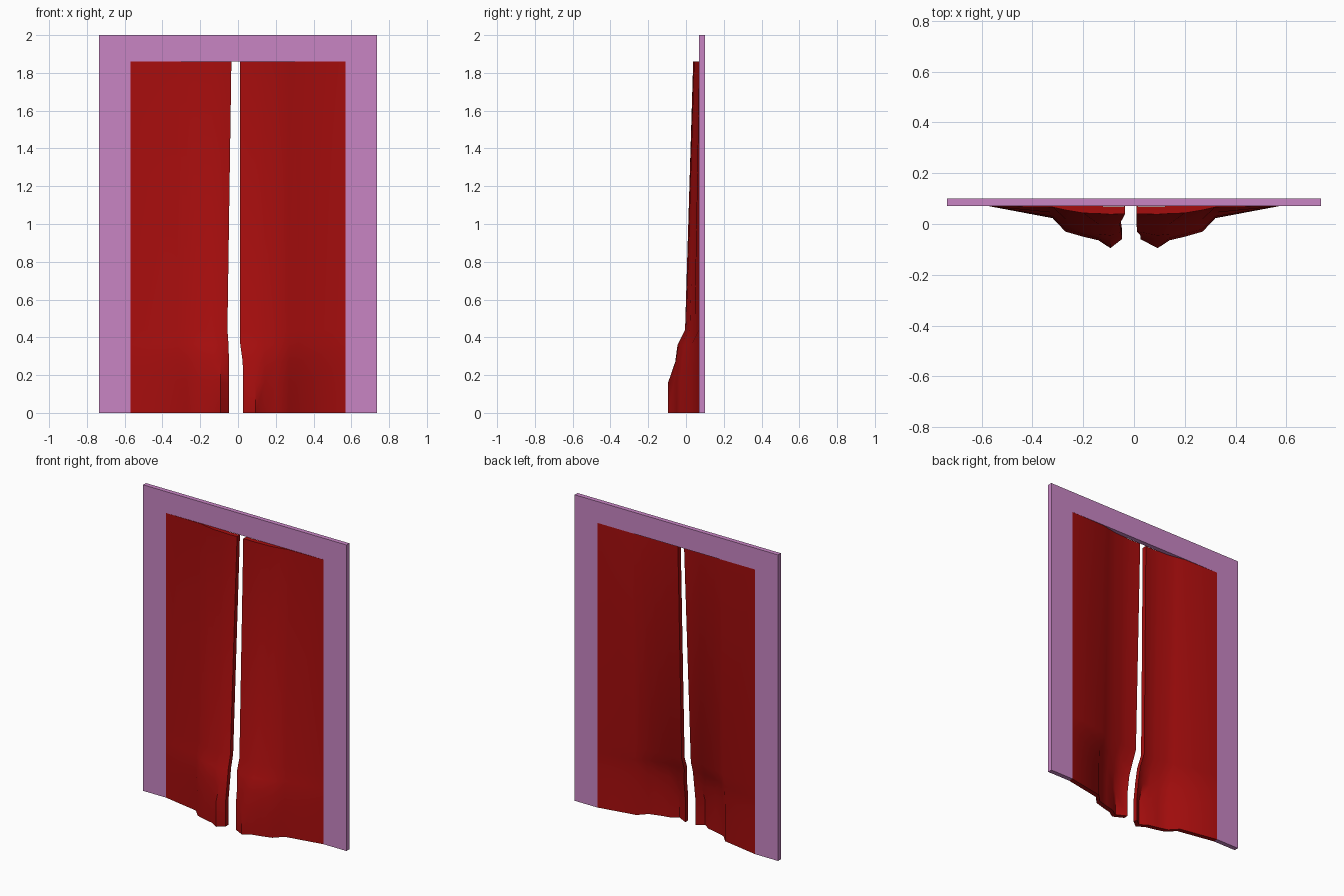
import bpy, bmesh, math

cube = bpy.data.objects.get("Cube")
if cube:
    bpy.data.objects.remove(cube, do_unlink=True)


def make_material(name, rgb):
    mat = bpy.data.materials.new(name)
    mat.use_nodes = True
    colour = (*rgb, 1.0)
    mat.diffuse_color = colour
    bsdf = mat.node_tree.nodes["Principled BSDF"]
    bsdf.inputs["Base Color"].default_value = colour
    bsdf.inputs["Roughness"].default_value = 0.8
    return mat


def thicken(bm, depth):
    """Extrude an open sheet backwards into a closed slab."""
    result = bmesh.ops.extrude_face_region(bm, geom=bm.faces[:])
    verts = [g for g in result["geom"] if isinstance(g, bmesh.types.BMVert)]
    bmesh.ops.translate(bm, verts=verts, vec=(0, depth, 0))
    bmesh.ops.recalc_face_normals(bm, faces=bm.faces[:])


def finish(bm, name, mat, smooth=False):
    mesh = bpy.data.meshes.new(name)
    bm.to_mesh(mesh)
    bm.free()
    mesh.materials.append(mat)
    obj = bpy.data.objects.new(name, mesh)
    bpy.context.collection.objects.link(obj)
    if smooth:
        bpy.ops.object.select_all(action="DESELECT")
        obj.select_set(True)
        bpy.context.view_layer.objects.active = obj
        bpy.ops.object.shade_smooth_by_angle(angle=math.radians(40))
    return obj


red = make_material("curtain red", (0.38, 0.004, 0.004))
mauve = make_material("frame mauve", (0.58, 0.235, 0.55))

THICK = 0.03
FRONT = 0.07
HALF_W, OPEN_W = 0.735, 0.57
TOP, OPEN_TOP = 2.0, 1.86

# Door frame: an upside-down U profile, open at the floor
half = [(HALF_W, 0), (HALF_W, TOP)]
inner = [(OPEN_W, OPEN_TOP), (OPEN_W, 0)]
outline = half + [(-x, z) for x, z in reversed(half)]
outline += [(-x, z) for x, z in reversed(inner)] + inner
bm = bmesh.new()
bm.faces.new([bm.verts.new((x, FRONT, z)) for x, z in outline])
thicken(bm, THICK)
finish(bm, "door_frame", mauve)

# Curtains: fold depth per height, from the outer edge to the centre slit
columns = (OPEN_W, 0.32, 0.27, 0.2, 0.14, 0.093)
folds = {
    OPEN_TOP: (0.07, 0.066, 0.055, 0.043, 0.041, 0.038, 0.04),
    0.44: (0.07, 0.045, 0.02, 0.01, 0.0, -0.005, 0.0),
    0.36: (0.07, 0.03, -0.005, -0.025, -0.04, -0.045, -0.03),
    0.27: (0.07, 0.025, -0.02, -0.04, -0.055, -0.057, -0.045),
    0.16: (0.07, 0.023, -0.03, -0.05, -0.064, -0.095, -0.06),
    0.0: (0.07, 0.023, -0.03, -0.05, -0.064, -0.095, -0.06),
}


def curtain(name, side, slit):
    bm = bmesh.new()
    rows = []
    for (z, depths), edge in zip(folds.items(), slit):
        xs = columns + (edge,)
        rows.append([bm.verts.new((side * x, y, z)) for x, y in zip(xs, depths)])
    for upper, lower in zip(rows, rows[1:]):
        for i in range(len(columns)):
            bm.faces.new((upper[i], upper[i + 1], lower[i + 1], lower[i]))
    thicken(bm, THICK)
    finish(bm, name, red, smooth=True)


curtain("right_curtain", -1, (0.035, 0.056, 0.05, 0.048, 0.048, 0.048))
curtain("left_curtain", 1, (0.01, 0.01, 0.012, 0.025, 0.026, 0.026))
